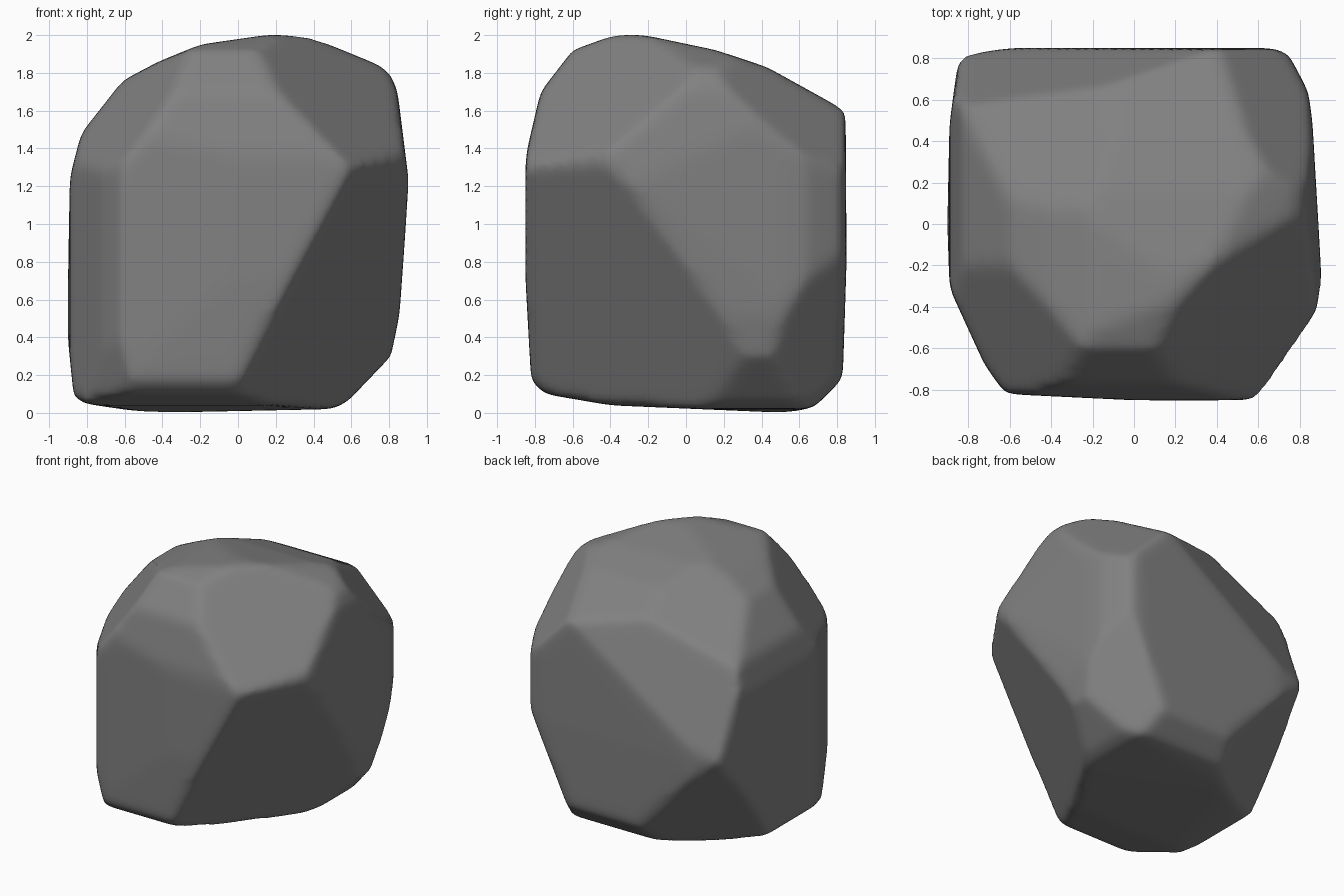
import bpy, bmesh
from mathutils import Vector

if "Cube" in bpy.data.objects:
    bpy.data.objects.remove(bpy.data.objects["Cube"])

CENTRE = Vector((0, 0, 1))

# Outlines of the boulder seen along each axis
FRONT = [(-.82, .05), (-.48, 0), (.5, .02), (.58, .06), (.81, .30), (.855, .52), (.905, 1.22),
         (.885, 1.38), (.845, 1.7), (.81, 1.79), (.75, 1.84), (.36, 2.0), (.18, 2.005),
         (-.2, 1.95), (-.42, 1.86), (-.61, 1.76), (-.83, 1.48), (-.89, 1.25), (-.905, .43), (-.87, .09)]
SIDE = [(-.75, .1), (-.4, .04), (.54, 0), (.68, .03), (.83, .18), (.85, .8), (.845, 1.6),
        (.43, 1.83), (.16, 1.92), (-.22, 2.0), (-.37, 2.005), (-.6, 1.92), (-.77, 1.7),
        (-.84, 1.4), (-.855, 1.28), (-.855, .8), (-.82, .17)]
TOP = [(-.62, -.82), (0, -.85), (.6, -.85), (.89, -.41), (.905, -.27), (.86, .5), (.84, .64),
       (.74, .83), (.62, .855), (-.53, .855), (-.83, .82), (-.85, .78), (-.89, .48),
       (-.9, 0), (-.89, -.31), (-.72, -.68)]

# Oblique chipped facets, each through three points
FACETS = [
    ((.89, -.4, 1.3), (.6, -.845, 1.3), (.05, -.68, .08)),       # front right undercut
    ((.81, .07, 1.82), (.2, -.4, 1.99), (.6, -.845, 1.3)),       # front right shoulder
    ((-.86, .8, .85), (-.26, .85, .3), (-.9, .3, .2)),           # back left foot
    ((-.86, .8, .85), (.26, .85, 1.5), (-.72, .56, 1.57)),       # back left shoulder
    ((-.42, .37, 1.725), (-.8, .1, 1.695), (.2, .7, 1.825)),     # back left crown
    ((.83, .09, 1.84), (.86, .65, 1.32), (.37, .865, 1.62)),     # back right shoulder
    ((.84, .5, .45), (.72, .8, .75), (.45, .84, .25)),           # back right foot
    ((-.885, -.32, 1.33), (-.635, -.85, 1.28), (-.335, -.52, 1.88)),  # front left shoulder
    ((-.78, -.66, .49), (-.54, -.83, .11), (-.91, -.38, .11)),   # front left foot
]

bm = bmesh.new()
bmesh.ops.create_cube(bm, size=2.6)
bmesh.ops.translate(bm, verts=bm.verts, vec=CENTRE)


def chip(point, normal):
    """Slice away everything on the far side of a plane and close the cut."""
    if normal.dot(point - CENTRE) < 0:
        normal = -normal
    geom = bm.verts[:] + bm.edges[:] + bm.faces[:]
    bmesh.ops.bisect_plane(bm, geom=geom, dist=1e-5, plane_co=point,
                           plane_no=normal.normalized(), clear_outer=True)
    edges = [e for e in bm.edges if e.is_boundary]
    if edges:
        bmesh.ops.holes_fill(bm, edges=edges, sides=0)


def chip_outline(outline, place, axis):
    for a, b in zip(outline, outline[1:] + outline[:1]):
        p, q = Vector(place(*a)), Vector(place(*b))
        chip(p, (q - p).cross(Vector(axis)))


chip_outline(FRONT, lambda x, z: (x, 0, z), (0, 1, 0))
chip_outline(SIDE, lambda y, z: (0, y, z), (1, 0, 0))
chip_outline(TOP, lambda x, y: (x, y, 1), (0, 0, 1))
for p, q, r in FACETS:
    p, q, r = Vector(p), Vector(q), Vector(r)
    chip(p, (q - p).cross(r - p))

# Close the body as a clean convex solid
pts = [v.co.copy() for v in bm.verts]
bm.clear()
for co in pts:
    bm.verts.new(co)
bmesh.ops.remove_doubles(bm, verts=bm.verts, dist=1e-4)
bmesh.ops.convex_hull(bm, input=bm.verts)
loose = [v for v in bm.verts if not v.link_faces]
bmesh.ops.delete(bm, geom=loose, context='VERTS')
bmesh.ops.recalc_face_normals(bm, faces=bm.faces)

mesh = bpy.data.meshes.new("boulder")
bm.to_mesh(mesh)
bm.free()
rock = bpy.data.objects.new("boulder", mesh)
bpy.context.collection.objects.link(rock)

# Worn, softly rounded edges
remesh = rock.modifiers.new("remesh", 'REMESH')
remesh.mode = 'VOXEL'
remesh.voxel_size = 0.03
remesh.use_smooth_shade = True
soften = rock.modifiers.new("soften", 'SMOOTH')
soften.factor = 0.5
soften.iterations = 12

# Dark grey stone
stone = bpy.data.materials.new("stone")
stone.diffuse_color = (.22, .22, .22, 1)
stone.use_nodes = True
stone.node_tree.nodes["Principled BSDF"].inputs["Base Color"].default_value = stone.diffuse_color
mesh.materials.append(stone)
